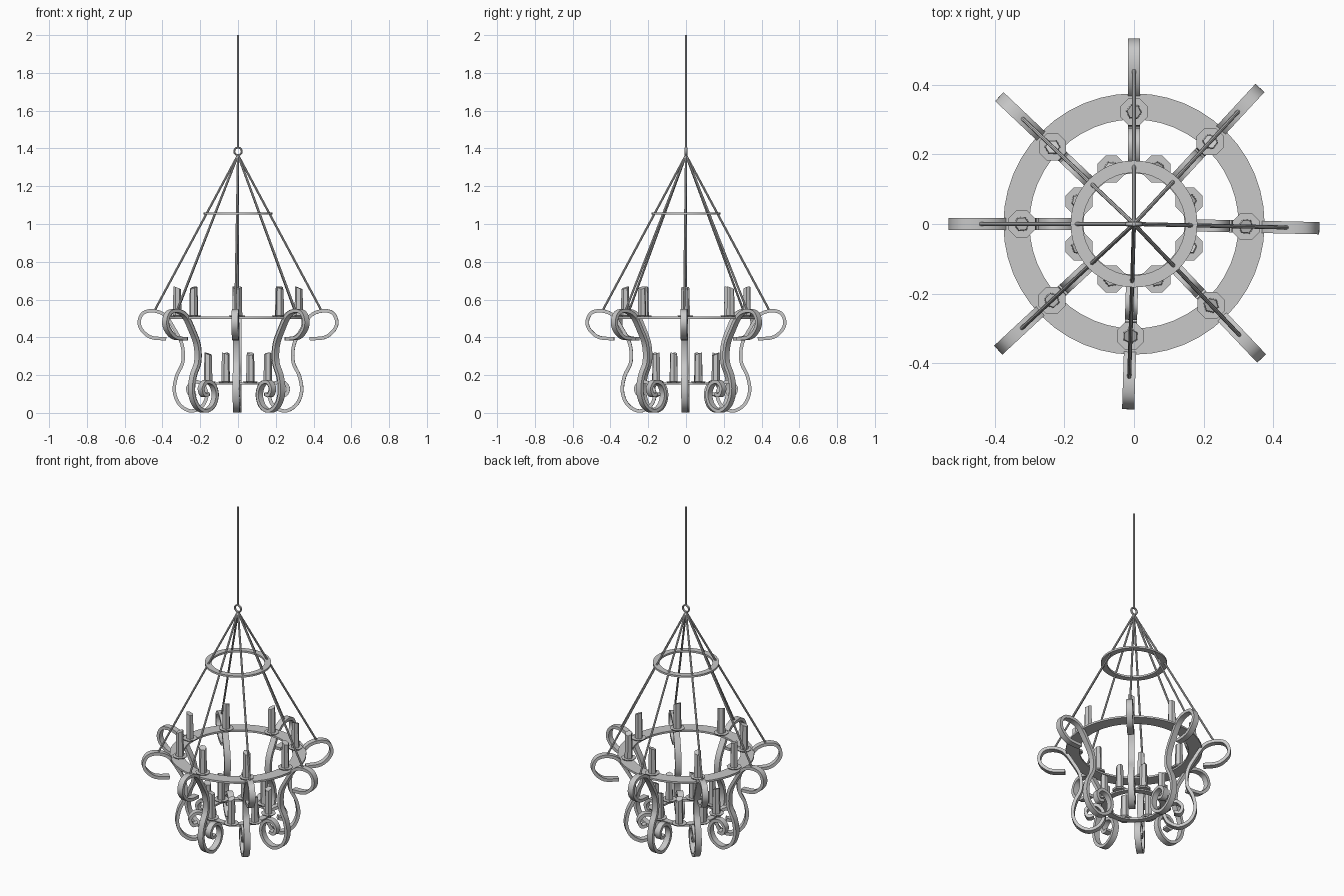
import bpy, bmesh, random
from math import sin, cos, pi, radians
from mathutils import Vector, Matrix

random.seed(4)
cube = bpy.data.objects.get("Cube")
if cube:
    bpy.data.objects.remove(cube, do_unlink=True)

iron = bpy.data.materials.new("grey iron")
iron.use_nodes = True
GREY = (0.58, 0.58, 0.58, 1)
iron.diffuse_color = GREY
iron.node_tree.nodes["Principled BSDF"].inputs["Base Color"].default_value = GREY

# Slightly uneven spacing of the eight arms
ARM_ANGLES = [radians(a) for a in (-1.3, 47.2, 90, 136.6, 180, 222.9, 268.2, 313.5)]


def add_object(name, bm, smooth=True):
    bmesh.ops.recalc_face_normals(bm, faces=bm.faces)
    mesh = bpy.data.meshes.new(name)
    bm.to_mesh(mesh)
    bm.free()
    mesh.materials.append(iron)
    obj = bpy.data.objects.new(name, mesh)
    bpy.context.collection.objects.link(obj)
    if smooth:
        bpy.ops.object.select_all(action='DESELECT')
        obj.select_set(True)
        bpy.context.view_layer.objects.active = obj
        bpy.ops.object.shade_smooth_by_angle(angle=radians(35))
    return obj


def loft(bm, loops, closed=False):
    """Skin a row of vertex loops, capping the ends of an open row."""
    rows = [[bm.verts.new(p) for p in loop] for loop in loops]
    pairs = list(zip(rows, rows[1:])) + ([(rows[-1], rows[0])] if closed else [])
    for a, b in pairs:
        for i in range(len(a)):
            j = (i + 1) % len(a)
            bm.faces.new((a[i], a[j], b[j], b[i]))
    if not closed:
        bm.faces.new(rows[0])
        bm.faces.new(rows[-1])


def band_ring(name, inner, outer, z, height, steps=48):
    bm = bmesh.new()
    section = [(inner, z), (outer, z), (outer, z + height), (inner, z + height)]
    loft(bm, [[(r * cos(t), r * sin(t), h) for r, h in section]
              for t in (2 * pi * i / steps for i in range(steps))], closed=True)
    return add_object(name, bm)


def rod(name, start, end, radius, sides=8):
    start, end = Vector(start), Vector(end)
    axis = end - start
    turn = axis.to_track_quat('Z', 'Y').to_matrix().to_4x4()
    bm = bmesh.new()
    bmesh.ops.create_cone(bm, cap_ends=True, segments=sides, radius1=radius, radius2=radius,
                          depth=axis.length,
                          matrix=Matrix.Translation((start + end) / 2) @ turn)
    return add_object(name, bm)


def smooth_path(points, steps=5):
    """Catmull-Rom path through the points."""
    pts = [Vector(p) for p in points]
    pts = [2 * pts[0] - pts[1]] + pts + [2 * pts[-1] - pts[-2]]
    path = []
    for a, b, c, d in zip(pts, pts[1:], pts[2:], pts[3:]):
        for i in range(steps):
            t = i / steps
            path.append(0.5 * (2 * b + (c - a) * t + (2 * a - 5 * b + 4 * c - d) * t ** 2
                               + (3 * b - a - 3 * c + d) * t ** 3))
    return path + [pts[-2]]


def scroll_arm(name, angle, path, width, thick):
    """Flat iron strip bent along a path of (radius, height)."""
    bm = bmesh.new()
    loops = []
    for i, p in enumerate(path):
        along = (path[min(i + 1, len(path) - 1)] - path[max(i - 1, 0)]).normalized()
        side = Vector((-along.y, along.x)) * thick / 2
        loops.append([(q.x, y, q.y) for q, y in
                      ((p + side, -width / 2), (p + side, width / 2),
                       (p - side, width / 2), (p - side, -width / 2))])
    loft(bm, loops)
    bm.transform(Matrix.Rotation(angle, 4, 'Z'))
    return add_object(name, bm)


def candle(name, radius, angle, z, height):
    """Octagonal drip dish with a slant-topped six-sided candle."""
    place = Matrix.Translation((radius * cos(angle), radius * sin(angle), z))
    bm = bmesh.new()
    bmesh.ops.create_cone(bm, cap_ends=True, segments=8, radius1=0.036, radius2=0.042,
                          depth=0.008, matrix=place @ Matrix.Rotation(pi / 8, 4, 'Z'))
    add_object(name + "_dish", bm, smooth=False)
    bm = bmesh.new()
    bmesh.ops.create_cone(bm, cap_ends=True, segments=6, radius1=0.023, radius2=0.02,
                          depth=height, matrix=Matrix.Translation((0, 0, height / 2)))
    lean = random.uniform(0, 2 * pi)
    for v in bm.verts:
        if v.co.z > height / 2:
            v.co.z += 0.4 * (v.co.x * cos(lean) + v.co.y * sin(lean))
    bm.transform(place @ Matrix.Rotation(lean, 4, 'Z'))
    add_object(name, bm, smooth=False)


# Scrolled arms, from the upper hook tip down to the inner lower curl
arm_path = smooth_path([
    (0.38, 0.392), (0.46, 0.40), (0.51, 0.44), (0.523, 0.485), (0.50, 0.53),
    (0.445, 0.54), (0.385, 0.515), (0.335, 0.44), (0.296, 0.36), (0.292, 0.27),
    (0.325, 0.195), (0.337, 0.115), (0.31, 0.045), (0.25, 0.010), (0.19, 0.035),
    (0.165, 0.095), (0.187, 0.15), (0.235, 0.165), (0.266, 0.132), (0.252, 0.095),
    (0.222, 0.10)])
for i, a in enumerate(ARM_ANGLES):
    scroll_arm(f"scroll_arm_{i + 1}", a, arm_path, 0.035, 0.018)
    rod(f"hanging_rod_{i + 1}", (0, 0, 1.365),
        (0.44 * cos(a), 0.44 * sin(a), 0.545), 0.0058)
    candle(f"upper_candle_{i + 1}", 0.322, a, 0.512, 0.15)
    candle(f"lower_candle_{i + 1}", 0.171, pi / 8 + i * pi / 4, 0.162, 0.15)

# Horizontal bands
band_ring("main_ring", 0.30, 0.375, 0.498, 0.011)
band_ring("lower_ring", 0.145, 0.18, 0.150, 0.011)
band_ring("top_ring", 0.147, 0.182, 1.050, 0.011)

# Hanging loop and pole
loop = bmesh.new()
loft(loop, [[((0.020 + 0.005 * cos(s)) * cos(t), 0.007 * sin(s),
              1.385 + (0.020 + 0.005 * cos(s)) * sin(t))
             for s in (pi * k / 4 for k in range(8))]
            for t in (pi * k / 8 for k in range(16))], closed=True)
add_object("hanging_loop", loop)
rod("ceiling_pole", (0, 0, 1.405), (0, 0, 2.0), 0.006)
